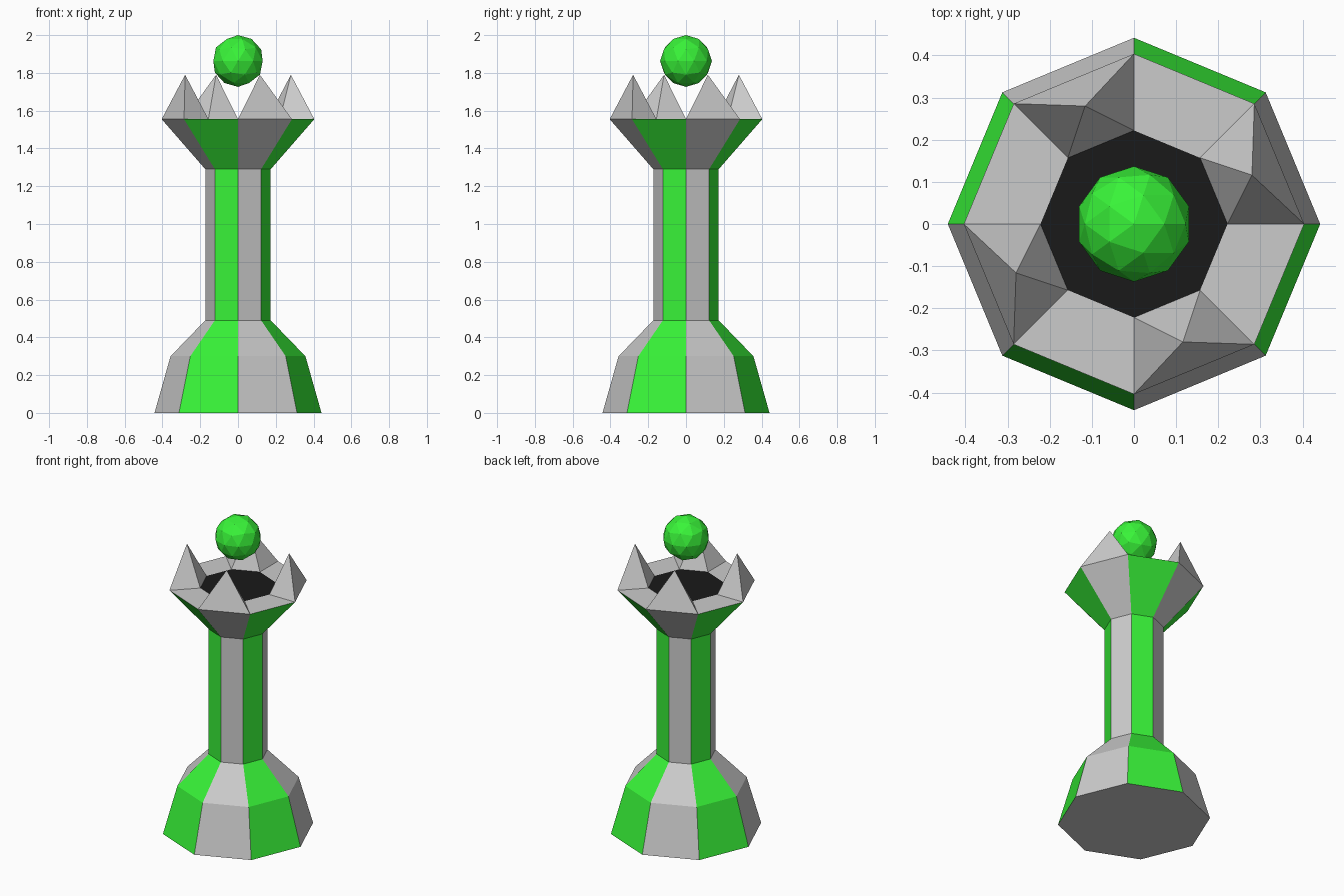
import bpy, bmesh
from math import cos, sin, pi

if "Cube" in bpy.data.objects:
    bpy.data.objects.remove(bpy.data.objects["Cube"])

SIDES = 8


def material(name, rgb):
    m = bpy.data.materials.new(name)
    m.diffuse_color = (*rgb, 1)
    m.use_nodes = True
    m.node_tree.nodes["Principled BSDF"].inputs["Base Color"].default_value = m.diffuse_color
    return m


def add_object(name, bm, mats):
    bmesh.ops.recalc_face_normals(bm, faces=bm.faces)
    mesh = bpy.data.meshes.new(name)
    bm.to_mesh(mesh)
    bm.free()
    for m in mats:
        mesh.materials.append(m)
    ob = bpy.data.objects.new(name, mesh)
    bpy.context.collection.objects.link(ob)
    return ob


green = material("green", (0.04, 0.9, 0.04))
black = material("black", (0.01, 0.01, 0.01))

# Tower: octagonal profile (radius, height) from the foot to the inner rim
profile = [(0.442, 0), (0.357, 0.30), (0.173, 0.49),
           (0.173, 1.29), (0.404, 1.555), (0.222, 1.555)]
bm = bmesh.new()
rings = [[bm.verts.new((r * cos(2 * pi * i / SIDES), r * sin(2 * pi * i / SIDES), z))
          for i in range(SIDES)] for r, z in profile]
bm.faces.new(rings[0])
spike_bases = []
for level, (low, high) in enumerate(zip(rings, rings[1:])):
    is_rim = level == len(profile) - 2
    for i in range(SIDES):
        j = (i + 1) % SIDES
        f = bm.faces.new((low[i], low[j], high[j], high[i]))
        if is_rim and i % 2 == 0:
            spike_bases.append(f)
        elif not is_rim:
            f.material_index = i % 2      # alternate grey and green panels

# Dark crown floor
bm.faces.new(rings[-1]).material_index = 2

# Crown spikes: every other rim panel raised to a point
for v in bmesh.ops.poke(bm, faces=spike_bases)["verts"]:
    v.co.z = 1.79
add_object("crowned_tower", bm, [None, green, black])

# Faceted ball floating over the crown
bm = bmesh.new()
bmesh.ops.create_icosphere(bm, subdivisions=2, radius=0.137)
ball = add_object("top_ball", bm, [green])
ball.location.z = 1.863
